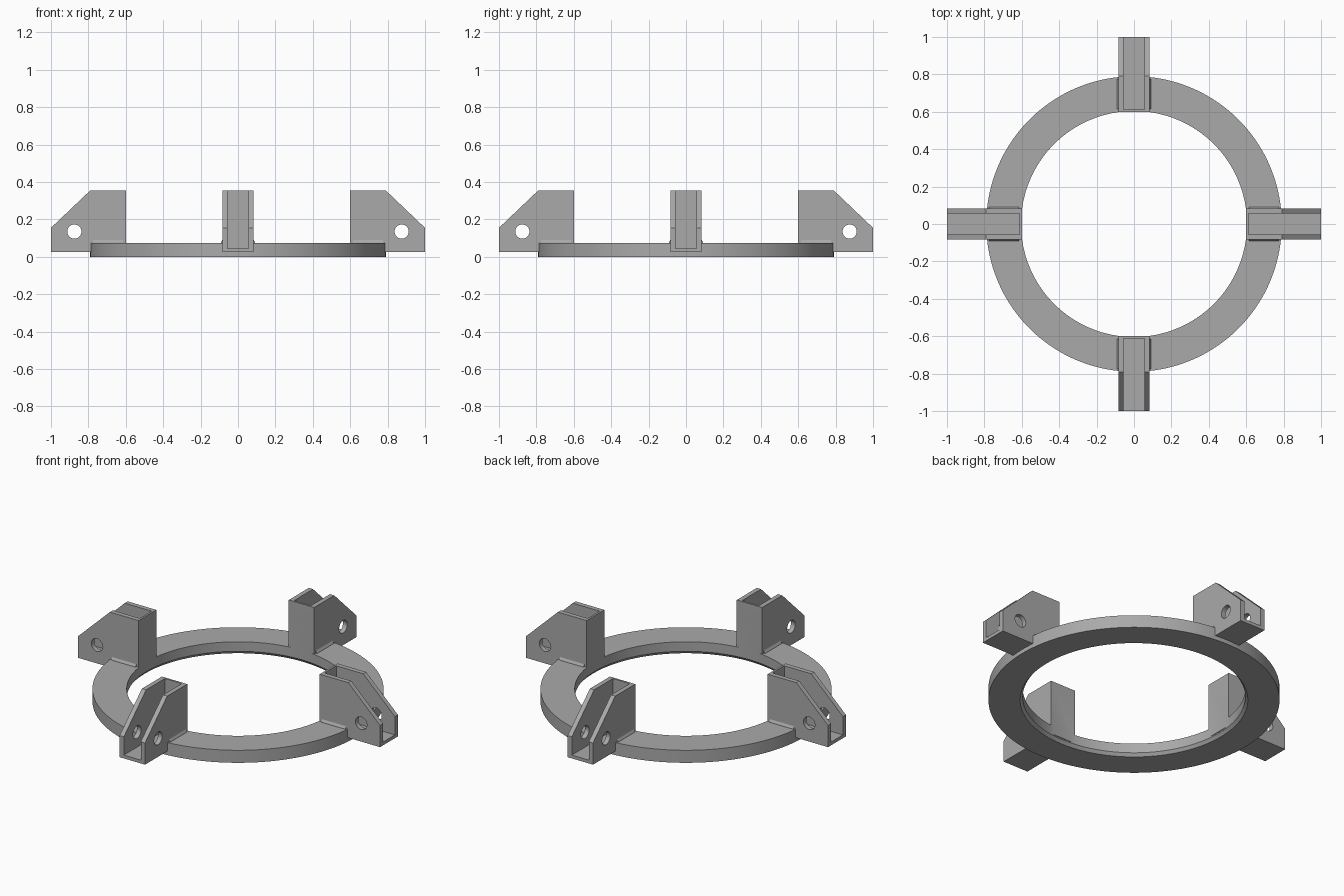
import bpy
import bmesh
import math
from mathutils import Matrix, Vector

cube = bpy.data.objects.get("Cube")
if cube:
    bpy.data.objects.remove(cube, do_unlink=True)

grey = bpy.data.materials.new("plain grey")
grey.use_nodes = True
COLOUR = (0.4, 0.4, 0.4, 1)
grey.diffuse_color = COLOUR
grey.node_tree.nodes["Principled BSDF"].inputs["Base Color"].default_value = COLOUR


def finish(name, bm, helper=False):
    bmesh.ops.recalc_face_normals(bm, faces=bm.faces)
    mesh = bpy.data.meshes.new(name)
    bm.to_mesh(mesh)
    bm.free()
    mesh.materials.append(grey)
    obj = bpy.data.objects.new(name, mesh)
    bpy.context.collection.objects.link(obj)
    obj.hide_render = helper
    return obj


def prism(bm, points, offset, turn):
    """Extrude a closed outline by an offset, then turn it about z."""
    face = bm.faces.new([bm.verts.new(turn @ Vector(p)) for p in points])
    ext = bmesh.ops.extrude_face_region(bm, geom=[face])
    moved = [g for g in ext["geom"] if isinstance(g, bmesh.types.BMVert)]
    bmesh.ops.translate(bm, verts=moved, vec=turn.to_3x3() @ Vector(offset))


def boolean(target, other, operation):
    mod = target.modifiers.new(operation.title(), "BOOLEAN")
    mod.operation = operation
    mod.solver = "EXACT"
    mod.object = other


# Flat ring, with a small chamfer under the inner edge
SEGMENTS = 128
profile = [(0.618, 0), (0.79, 0), (0.79, 0.075), (0.604, 0.075), (0.604, 0.018)]
bm = bmesh.new()
loops = []
for i in range(SEGMENTS):
    a = 2 * math.pi * i / SEGMENTS
    loops.append([bm.verts.new((r * math.cos(a), r * math.sin(a), z)) for r, z in profile])
for i in range(SEGMENTS):
    a, b = loops[i], loops[(i + 1) % SEGMENTS]
    for j in range(len(profile)):
        k = (j + 1) % len(profile)
        bm.faces.new((a[j], b[j], b[k], a[k]))
ring = finish("bracket_ring", bm)

# Four brackets, their channels, pin holes and foot fillets
HALF, INNER = 0.084, 0.056
side = [(0.6, 0.025), (1, 0.025), (1, 0.155), (0.79, 0.355), (0.6, 0.355)]
brackets, channels, holes, fillets = (bmesh.new() for _ in range(4))
for quarter in range(4):
    turn = Matrix.Rotation(quarter * math.pi / 2, 4, "Z")
    prism(brackets, [(x, -HALF, z) for x, z in side], (0, 2 * HALF, 0), turn)
    prism(channels, [(0.612, -INNER, 0.045), (0.612, INNER, 0.045),
                     (1.1, INNER, 0.045), (1.1, -INNER, 0.045)], (0, 0, 0.5), turn)
    bmesh.ops.create_cone(
        holes, cap_ends=True, segments=32, radius1=0.038, radius2=0.038, depth=0.4,
        matrix=turn @ Matrix.Translation((0.875, 0, 0.135)) @ Matrix.Rotation(math.pi / 2, 4, "X"))
    for s in (-1, 1):
        prism(fillets, [(0.615, s * 0.075, 0.065), (0.615, s * 0.092, 0.065),
                        (0.615, s * 0.092, 0.077), (0.615, s * HALF, 0.09),
                        (0.615, s * 0.075, 0.09)], (0.16, 0, 0), turn)

helpers = [finish("bracket_bodies", brackets, True), finish("foot_fillets", fillets, True),
           finish("channel_cutter", channels, True), finish("pin_hole_cutter", holes, True)]
for helper, operation in zip(helpers, ("UNION", "UNION", "DIFFERENCE", "DIFFERENCE")):
    boolean(ring, helper, operation)

# Keep the finished solid and drop the helpers
bpy.context.view_layer.update()
graph = bpy.context.evaluated_depsgraph_get()
ring.data = bpy.data.meshes.new_from_object(ring.evaluated_get(graph))
ring.modifiers.clear()
for helper in helpers:
    bpy.data.objects.remove(helper, do_unlink=True)

bpy.ops.object.select_all(action="DESELECT")
ring.select_set(True)
bpy.context.view_layer.objects.active = ring
bpy.ops.object.shade_smooth_by_angle(angle=math.radians(25))
